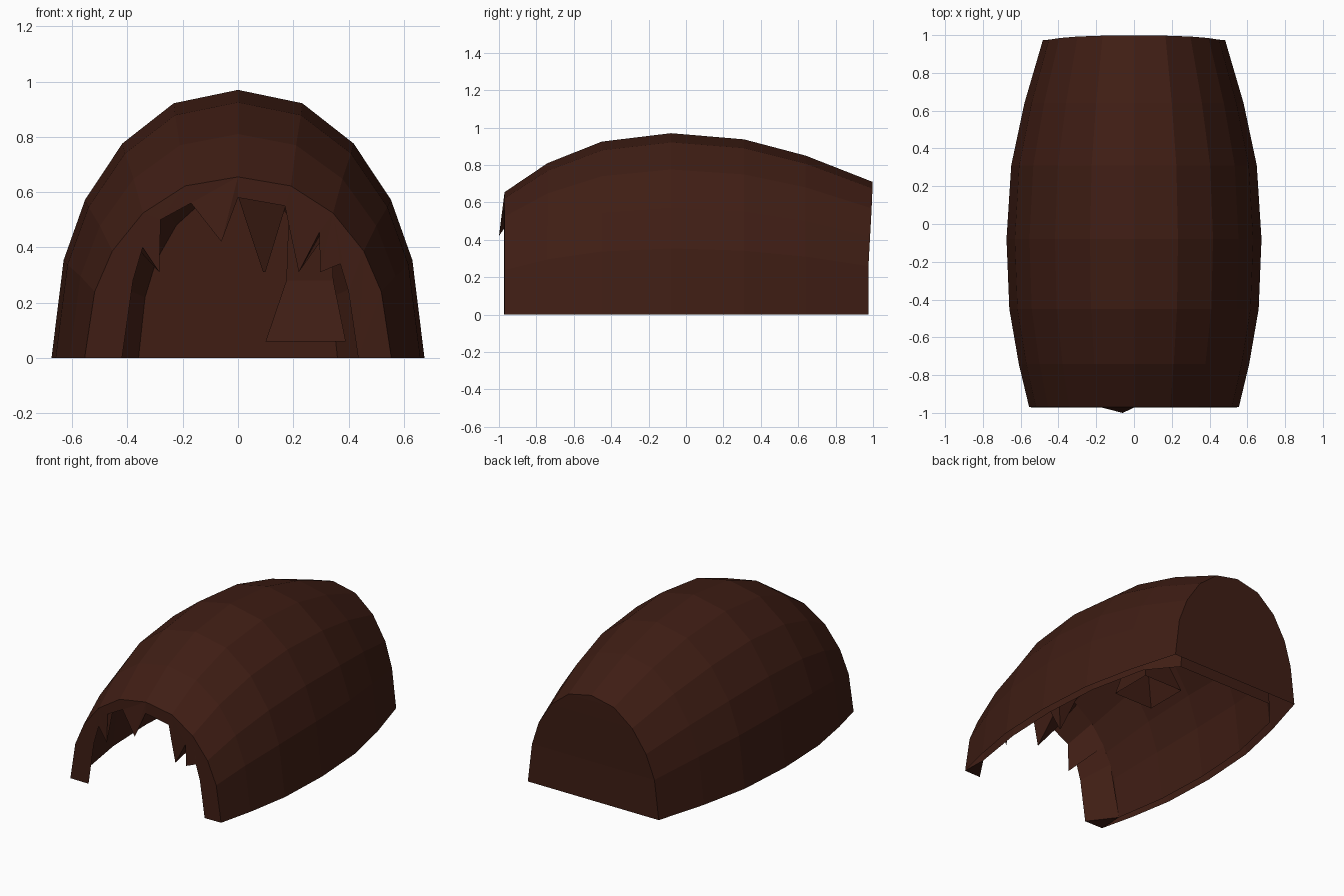
import bpy, bmesh, math

if "Cube" in bpy.data.objects:
    bpy.data.objects.remove(bpy.data.objects["Cube"])

mat = bpy.data.materials.new("dark_brown")
mat.diffuse_color = (0.05, 0.0125, 0.007, 1)
mat.use_nodes = True
mat.node_tree.nodes["Principled BSDF"].inputs["Base Color"].default_value = mat.diffuse_color

# Right half of the arch profile, unit width and height
HALF = [(1, 0), (.935, .365), (.82, .59), (.62, .8), (.345, .95)]
ARCH = [(-x, z) for x, z in HALF] + [(0, 1)] + HALF[::-1]


def finish(bm, name):
    bmesh.ops.recalc_face_normals(bm, faces=bm.faces[:])
    me = bpy.data.meshes.new(name)
    bm.to_mesh(me)
    bm.free()
    me.materials.append(mat)
    ob = bpy.data.objects.new(name, me)
    bpy.context.collection.objects.link(ob)
    return ob


def cap(bm, ring):
    # horizontal strips from the ground to the crown of an arch
    for i in range(4):
        bm.faces.new((ring[i], ring[i + 1], ring[9 - i], ring[10 - i]))
    bm.faces.new((ring[4], ring[5], ring[6]))


# Vaulted shell, open underneath: (y, half width, height),
# inner skin back to front, then outer skin front to back
inner = [(.88, .36, .60), (.70, .51, .77), (.31, .595, .88), (-.08, .62, .915),
         (-.45, .605, .87), (-.80, .55, .73)]
outer = [(-.97, .555, .655), (-.74, .61, .81), (-.45, .66, .925), (-.08, .675, .97),
         (.31, .65, .937), (.64, .58, .85), (.975, .482, .71)]
bm = bmesh.new()
rings = []
for y, w, h in inner + outer:
    rings.append([bm.verts.new((x * w, y, z * h)) for x, z in ARCH])
for v in rings[-1]:  # crown of the back wall leans outward
    v.co.y += .022 * max(0, min(1, (v.co.z - .25) / .4))
for a, b in zip(rings, rings[1:]):
    for i in range(10):
        bm.faces.new((a[i], a[i + 1], b[i + 1], b[i]))
cap(bm, rings[0])
cap(bm, rings[-1])
finish(bm, "vault_shell")


def on_arch(x, z, w, h):
    # project a point from the centre out onto an arch
    pts = [(px * w, pz * h) for px, pz in ARCH]
    if z == 0:
        return math.copysign(w, x), 0
    for (ax, az), (bx, bz) in zip(pts, pts[1:]):
        ex, ez = bx - ax, bz - az
        den = x * ez - z * ex
        s = (ax * z - az * x) / den if den else -1
        px, pz = ax + s * ex, az + s * ez
        if -1e-6 <= s <= 1.000001 and px * x + pz * z > 0:
            return px, pz


# Ragged mouth: flat front rim with teeth that taper back into the vault
JAG = [(-.42, 0), (-.38, .28), (-.345, .4), (-.285, .31), (-.28, .5), (-.17, .56),
       (-.06, .42), (0, .58), (.17, .55), (.19, .45), (.22, .31),
       (.295, .455), (.297, .31), (.37, .34), (.4, .24), (.435, 0)]
bm = bmesh.new()
rim = [bm.verts.new((x * .555, -.97, z * .655)) for x, z in ARCH]
front = [bm.verts.new((x, -1.0 if x == -.06 else -.972, z)) for x, z in JAG]
back = []
for x, z in JAG:
    px, pz = on_arch(x, z, .55, .73)
    back.append(bm.verts.new((px, -.80, pz)))
face = bm.faces.new(rim + front[::-1])
for i in range(len(JAG) - 1):
    bm.faces.new((front[i], front[i + 1], back[i + 1], back[i]))
for k in (0, -1):
    bm.faces.new((rim[k], front[k], back[k]))
bmesh.ops.triangulate(bm, faces=[face])
finish(bm, "ragged_mouth")


def spike(name, levels):
    # four-sided rock made of square levels: (x, y, z, half size)
    bm = bmesh.new()
    loops = []
    for cx, cy, z, r in levels:
        loops.append([bm.verts.new((cx + sx * r, cy + sy * r, z))
                      for sx, sy in ((-1, -1), (1, -1), (1, 1), (-1, 1))])
    for a, b in zip(loops, loops[1:]):
        for i in range(4):
            j = (i + 1) % 4
            bm.faces.new((a[i], a[j], b[j], b[i]))
    finish(bm, name)


# Rock column flaring at its foot, and a hanging tooth behind the mouth
spike("rock_column", [(.245, .43, .06, .145), (.26, .43, .28, .085), (.26, .41, .70, .07)])
spike("hanging_tooth", [(.095, -.60, .31, .004), (.09, -.60, .72, .135)])
